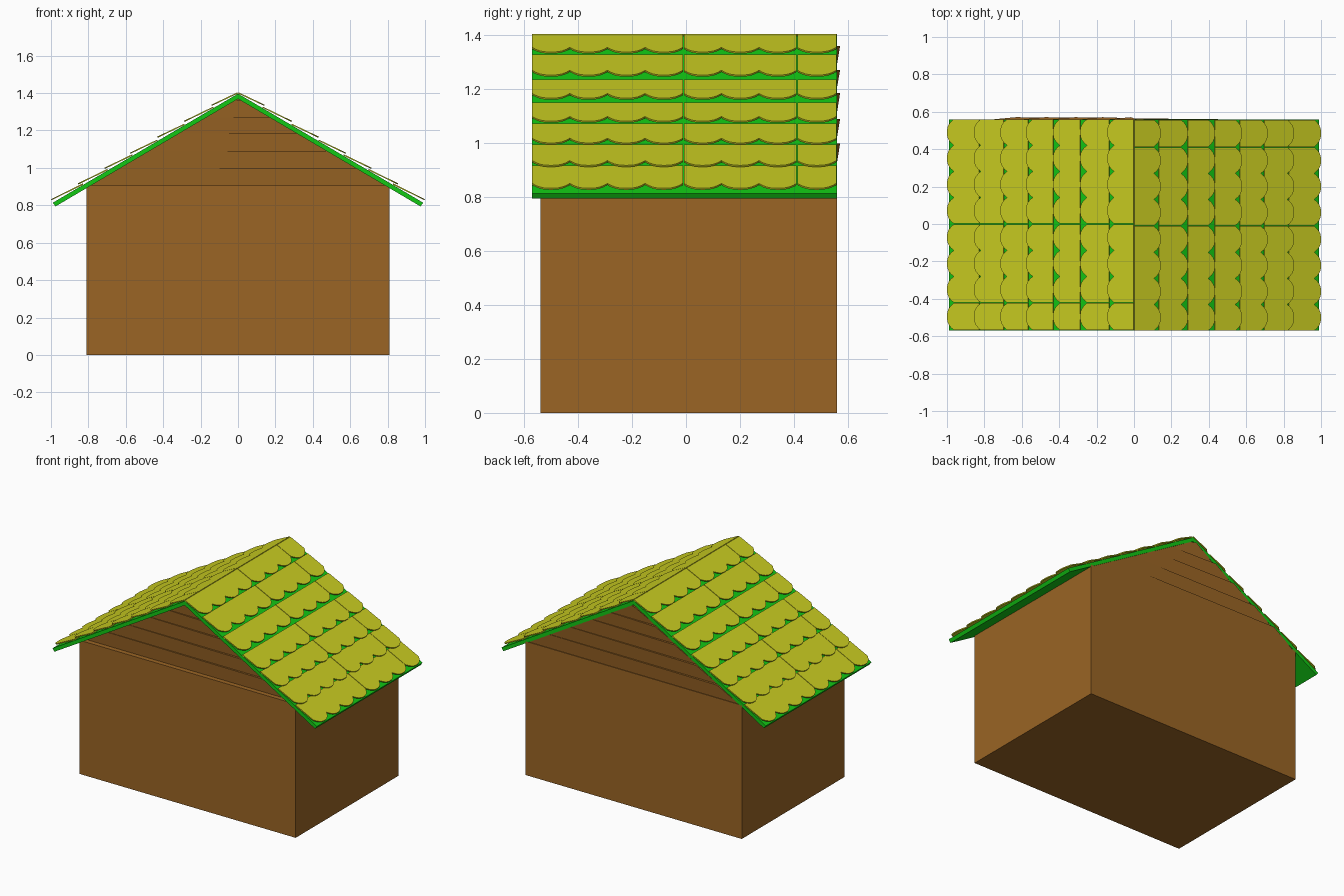
import bpy, bmesh
from mathutils import Vector

if "Cube" in bpy.data.objects:
    bpy.data.objects.remove(bpy.data.objects["Cube"])

SLOPE, RIDGE = 0.589, 1.397      # roof pitch and ridge height
Y0, Y1 = -0.57, 0.56             # roof depth


def material(name, rgb):
    m = bpy.data.materials.new(name)
    m.diffuse_color = (*rgb, 1)
    m.use_nodes = True
    m.node_tree.nodes["Principled BSDF"].inputs["Base Color"].default_value = m.diffuse_color
    return m


brown = material("brown wood", (0.325, 0.130, 0.018))
green = material("green roof", (0.006, 0.58, 0.007))
yellow = material("yellow shingle", (0.58, 0.60, 0.015))


def new_object(name, bm, mat):
    bmesh.ops.recalc_face_normals(bm, faces=bm.faces)
    mesh = bpy.data.meshes.new(name)
    bm.to_mesh(mesh)
    bm.free()
    mesh.materials.append(mat)
    ob = bpy.data.objects.new(name, mesh)
    bpy.context.collection.objects.link(ob)
    return ob


def extrude_outline(bm, points, offset):
    face = bm.faces.new([bm.verts.new(p) for p in points])
    out = bmesh.ops.extrude_face_region(bm, geom=[face])
    verts = [v for v in out["geom"] if isinstance(v, bmesh.types.BMVert)]
    bmesh.ops.translate(bm, verts=verts, vec=offset)
    if not face.is_valid or face not in bm.faces:
        return
    # keep both caps so the solid is closed


def prism(name, xz, ya, yb, mat):
    bm = bmesh.new()
    n = len(xz)
    a = [bm.verts.new((x, ya, z)) for x, z in xz]
    b = [bm.verts.new((x, yb, z)) for x, z in xz]
    bm.faces.new(a)
    bm.faces.new(b[::-1])
    for i in range(n):
        j = (i + 1) % n
        bm.faces.new((a[i], a[j], b[j], b[i]))
    return new_object(name, bm, mat)


# House body and the gable block, set back a little at the front
prism("house_body", [(-0.81, 0), (0.81, 0), (0.81, 0.905), (-0.81, 0.905)],
      -0.54, 0.56, brown)
prism("gable_block", [(-0.80, 0.90), (0.80, 0.90), (0, 1.372)], -0.505, 0.553, brown)

# Roof: two slabs meeting at the ridge
E = 0.99
prism("roof_slabs", [(0, RIDGE), (E, RIDGE - SLOPE * E), (E - 0.014, RIDGE - SLOPE * E - 0.02),
                     (0, RIDGE - 0.028), (-E + 0.014, RIDGE - SLOPE * E - 0.02),
                     (-E, RIDGE - SLOPE * E)], Y0, Y1, green)


# Gable planks: each leans outward at the top and is slightly twisted
def gable_planks(name, y_base, side):
    bm = bmesh.new()
    levels = [0.905, 0.998, 1.09, 1.185, 1.27, 1.36]
    for za, zb in zip(levels, levels[1:]):
        rows = []
        for z, lean in ((za, 0.001), (zb, 0.016)):
            half = (RIDGE - 0.027 - z) / SLOPE
            for s in (-1, 1):
                # the planks stick out more toward one end
                k = lean * (1.0 if s * side < 0 else 0.2)
                rows.append(Vector((s * half, y_base + side * k, z)))
        front = [bm.verts.new(p) for p in rows]
        back = [bm.verts.new((p.x, y_base - side * 0.01, p.z)) for p in rows]
        f, b = [[v[i] for i in (0, 1, 3, 2)] for v in (front, back)]
        bm.faces.new(f)
        bm.faces.new(b[::-1])
        for i in range(4):
            j = (i + 1) % 4
            bm.faces.new((f[i], f[j], b[j], b[i]))
    new_object(name, bm, brown)


gable_planks("front_gable_planks", -0.507, -1)
gable_planks("back_gable_planks", 0.555, 1)


# Shingle strips with scalloped lower edges, lifted at their tips
def roof_point(x, y, t):
    return Vector((x, y, RIDGE - SLOPE * x + 0.001 + 0.016 * t))


def shingles(name):
    bm = bmesh.new()
    tips = [0, 0.14, 0.285, 0.43, 0.575, 0.712, 0.853, 0.997]
    overlap = [0, 0.010, 0.0, 0.0, 0.012, 0.016, 0.026]
    strips = [(Y0, -0.012, 4), (-0.008, 0.41, 3), (0.413, 0.557, 1)]
    depth, steps = 0.036, 10
    for r in range(7):
        x0, x1 = tips[r] - overlap[r], tips[r + 1]
        for ya, yb, count in strips:
            outline = [(x0, yb), (x0, ya)]
            total = count * steps
            for i in range(total + 1):
                u = (i % steps) / steps * 2 - 1
                outline.append((x1 - depth * abs(u) ** 2.6, ya + (yb - ya) * i / total))
            pts = [roof_point(x, y, (x - x0) / (x1 - x0)) for x, y in outline]
            extrude_outline(bm, pts, Vector((0.003, 0, 0.006)))
    return new_object(name, bm, yellow)


right = shingles("right_shingles")

# Left side: the same shingles turned half way round
left = right.copy()
left.data = right.data.copy()
left.name = "left_shingles"
left.rotation_euler.z = 3.14159265
left.location.y = -0.01
bpy.context.collection.objects.link(left)
